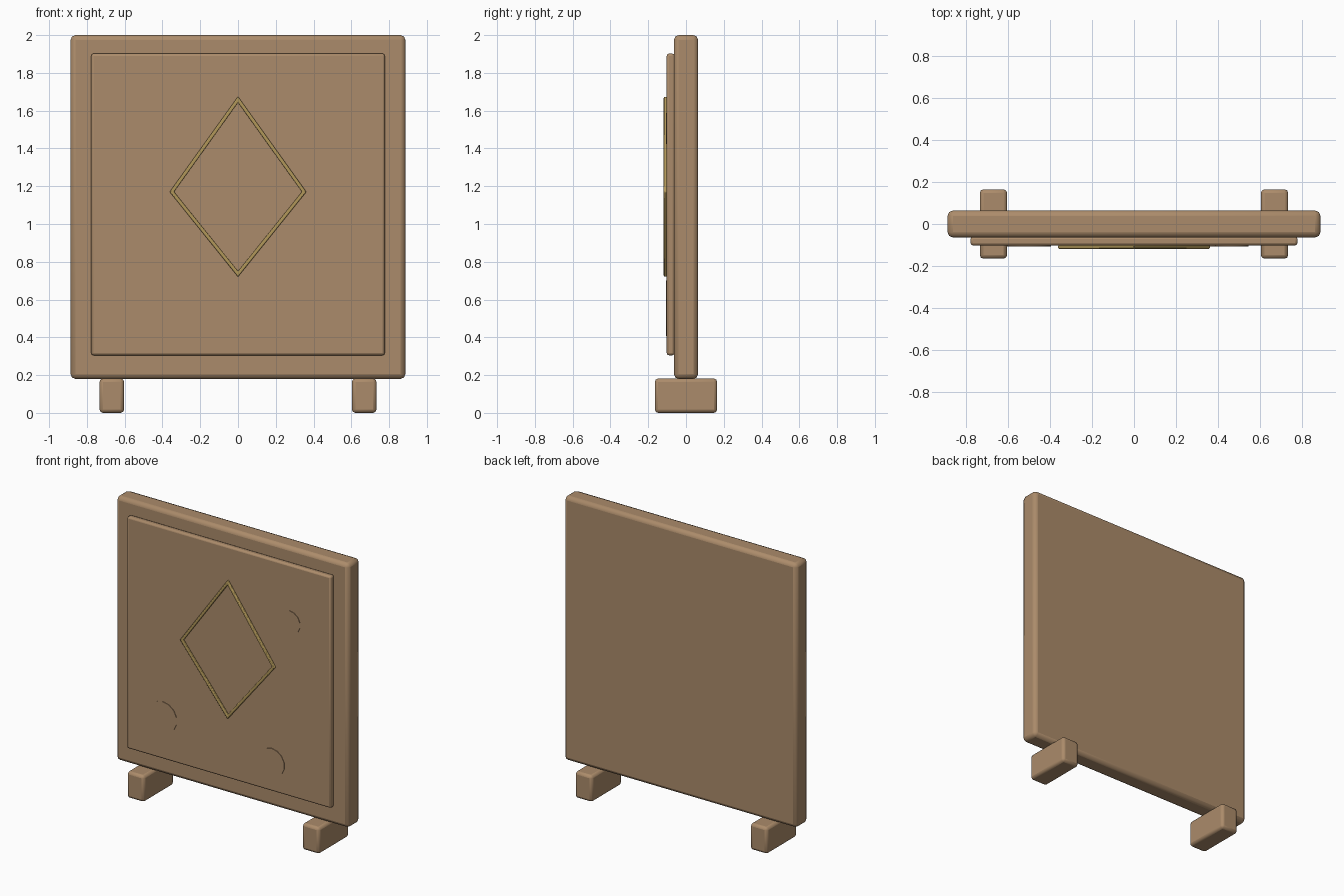
import bpy
import bmesh
import math

cube = bpy.data.objects.get("Cube")
if cube:
    bpy.data.objects.remove(cube, do_unlink=True)


def material(name, colour):
    mat = bpy.data.materials.new(name)
    mat.use_nodes = True
    mat.diffuse_color = colour
    mat.node_tree.nodes["Principled BSDF"].inputs["Base Color"].default_value = colour
    return mat


WOOD = material("warm wood", (0.41, 0.26, 0.145, 1))
GOLD = material("old gold", (0.44, 0.31, 0.1, 1))


def finish(name, bm, mat, bevel=0, segments=2):
    """Turn a bmesh into a named object with softly rounded edges."""
    bmesh.ops.recalc_face_normals(bm, faces=bm.faces)
    mesh = bpy.data.meshes.new(name)
    bm.to_mesh(mesh)
    bm.free()
    mesh.materials.append(mat)
    obj = bpy.data.objects.new(name, mesh)
    bpy.context.collection.objects.link(obj)
    if bevel:
        mod = obj.modifiers.new("rounded edges", "BEVEL")
        mod.width = bevel
        mod.segments = segments
    bpy.ops.object.select_all(action="DESELECT")
    obj.select_set(True)
    bpy.context.view_layer.objects.active = obj
    bpy.ops.object.shade_smooth_by_angle(angle=math.radians(35))
    return obj


def box(name, low, high, mat, bevel):
    bm = bmesh.new()
    bmesh.ops.create_cube(bm, size=1)
    for v in bm.verts:
        v.co = [(a + b) / 2 + c * (b - a) for a, b, c in zip(low, high, v.co)]
    return finish(name, bm, mat, bevel)


# Main board and the raised front panel
box("board", (-0.886, -0.064, 0.18), (0.886, 0.064, 2), WOOD, 0.025)
box("front_panel", (-0.777, -0.102, 0.305), (0.777, -0.06, 1.902), WOOD, 0.012)

# Two feet running front to back
for side, x in (("right", -0.668), ("left", 0.668)):
    box(side + "_foot", (x - 0.065, -0.165, 0), (x + 0.065, 0.165, 0.182), WOOD, 0.018)

# Diamond-shaped trim: a square-section frame with rounded edges
bm = bmesh.new()
centre_z = 1.18
kite = ((0, 1.675), (0.362, 1.17), (0, 0.72), (-0.362, 1.17))
rings = []
for scale, y in ((1, -0.1), (1, -0.118), (0.935, -0.118), (0.935, -0.1)):
    rings.append([bm.verts.new((x * scale, y, centre_z + (z - centre_z) * scale))
                  for x, z in kite])
for r, ring in enumerate(rings):
    following = rings[(r + 1) % 4]
    for i in range(4):
        j = (i + 1) % 4
        bm.faces.new((ring[i], ring[j], following[j], following[i]))
finish("diamond_trim", bm, GOLD, 0.005)

# Thin round spots on the panel
for name, x, z, radius in (("upper_spot", 0.465, 1.505, 0.082),
                           ("lower_right_spot", -0.5, 0.595, 0.107),
                           ("lower_left_spot", 0.33, 0.505, 0.097)):
    bm = bmesh.new()
    bmesh.ops.create_cone(bm, cap_ends=True, segments=14,
                          radius1=radius, radius2=radius, depth=0.008)
    for v in bm.verts:
        v.co = (x + v.co.x, -0.102 + v.co.z, z + v.co.y)
    finish(name, bm, WOOD)
